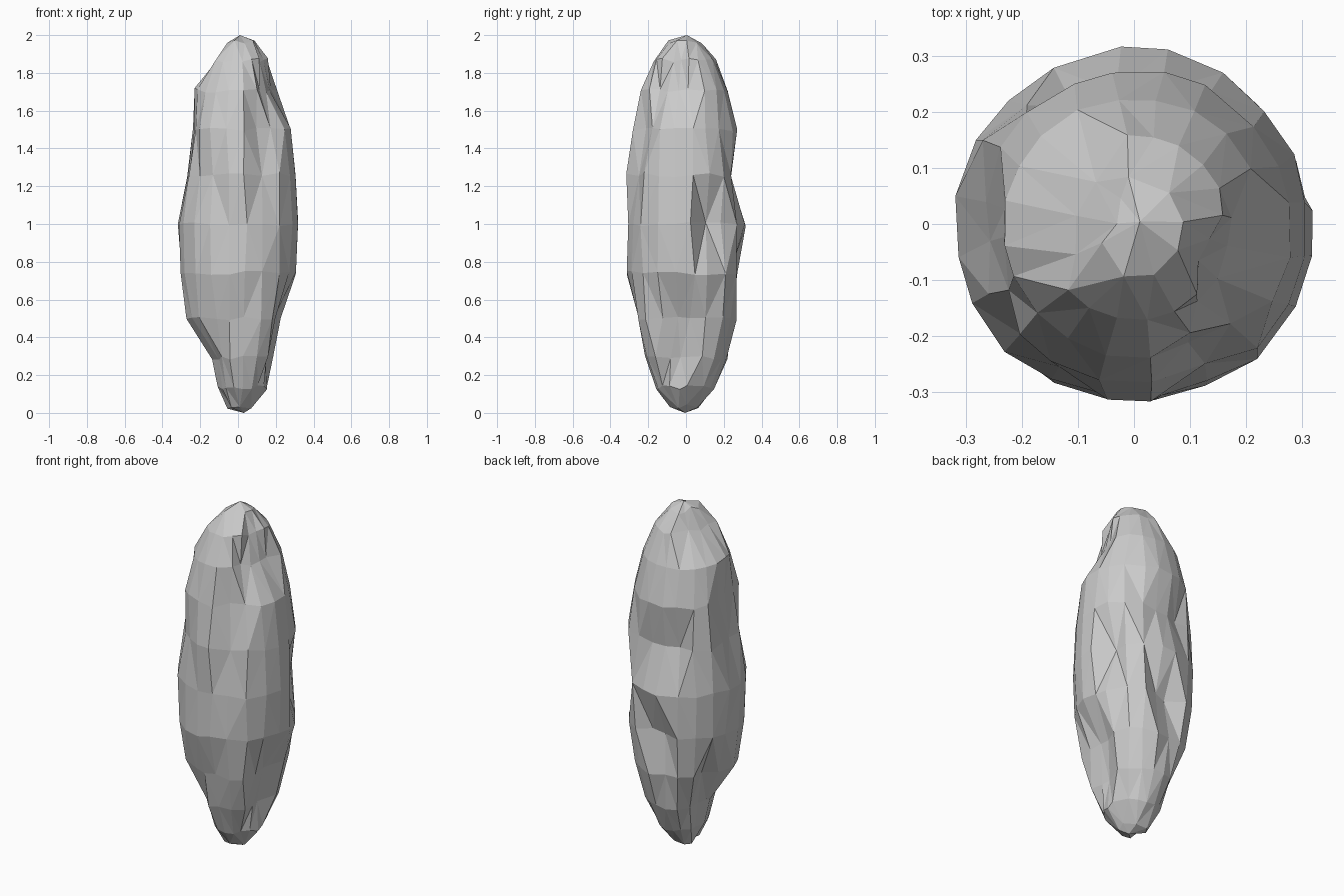
import bpy, bmesh, math, random

if "Cube" in bpy.data.objects:
    bpy.data.objects.remove(bpy.data.objects["Cube"])
random.seed(11)

SEG, RINGS, R = 20, 12, 0.323

# Chipped hollows: angle (deg, 0 = +x, 90 = +y), height, depth, half-angle, half-height
DENTS = [
    (160, 1.89, 0.065, 65, 0.15), (-20, 1.74, 0.06, 48, 0.16),
    (185, 1.40, 0.05, 30, 0.26), (-58, 1.42, 0.05, 20, 0.22),
    (108, 1.28, 0.07, 26, 0.22), (90, 1.27, 0.06, 36, 0.14),
    (25, 1.00, 0.085, 20, 0.25), (-130, 1.2, 0.03, 20, 0.2),
    (88, 0.73, 0.06, 20, 0.2), (98, 0.73, 0.08, 16, 0.25),
    (155, 0.54, 0.08, 18, 0.2), (187, 0.30, 0.085, 65, 0.16),
    (190, 0.13, 0.045, 60, 0.15), (-5, 0.40, 0.08, 40, 0.2),
    (-80, 0.50, 0.03, 17, 0.24), (-108, 0.45, 0.03, 16, 0.22),
    (-90, 1.02, 0.02, 35, 0.2),
]


def radius(a, z, r):
    """Body radius reduced by the deepest hollow at this point."""
    cut = 0
    for da, dz, depth, wa, wz in DENTS:
        u = ((a - da + 180) % 360 - 180) / wa
        v = (z - dz) / wz
        d2 = u * u + v * v
        if d2 < 1:
            cut = max(cut, depth * min(1, 1.7 * (1 - d2)))
    return max(r - cut, 0.35 * r)


# Rock body: stacked rings closed by two poles
bm = bmesh.new()
bottom = bm.verts.new((0.03, 0, 0))
rings = []
for k in range(1, RINGS):
    t = math.pi * k / RINGS
    ring = []
    for s in range(SEG):
        a = 7 + 360 * s / SEG + random.uniform(-3, 3)
        z = 1 - math.cos(t)
        power = 0.93 if k > 6 else 1.03
        r = radius(a, z, R * math.sin(t) ** power) + random.uniform(-0.006, 0.001)
        z = min(z + random.uniform(-0.012, 0.012), 1.975)
        ring.append(bm.verts.new((r * math.cos(math.radians(a)),
                                  r * math.sin(math.radians(a)), z)))
    rings.append(ring)
top = bm.verts.new((0.01, 0.01, 2))

for s in range(SEG):
    n = (s + 1) % SEG
    bm.faces.new((bottom, rings[0][n], rings[0][s]))
    bm.faces.new((top, rings[-1][s], rings[-1][n]))
    for lo, hi in zip(rings, rings[1:]):
        bm.faces.new((lo[s], lo[n], hi[n], hi[s]))

# Coarser facets toward the tips
bmesh.ops.remove_doubles(bm, verts=bm.verts[:], dist=0.04)
bmesh.ops.triangulate(bm, faces=bm.faces[:])
bmesh.ops.recalc_face_normals(bm, faces=bm.faces[:])

# Centre the footprint
for i in (0, 1):
    c = [v.co[i] for v in bm.verts]
    mid = (min(c) + max(c)) / 2
    for v in bm.verts:
        v.co[i] -= mid

mesh = bpy.data.meshes.new("rock_pillar")
bm.to_mesh(mesh)
bm.free()
rock = bpy.data.objects.new("rock_pillar", mesh)
bpy.context.collection.objects.link(rock)
